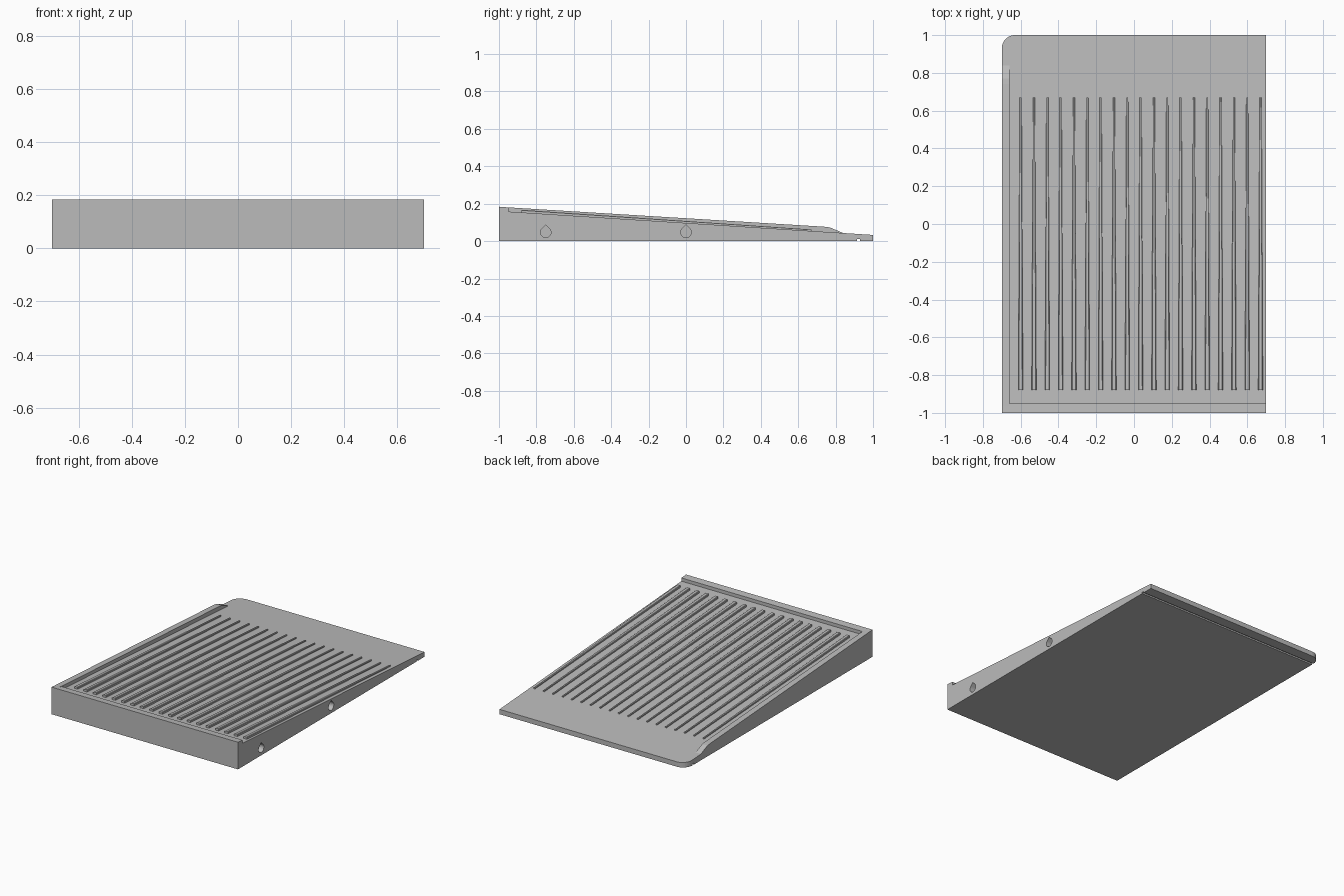
import bpy, bmesh, math
from mathutils import Vector

cube = bpy.data.objects.get("Cube")
if cube:
    bpy.data.objects.remove(cube)

grey = bpy.data.materials.new("light grey")
grey.use_nodes = True
colour = (0.5, 0.5, 0.5, 1)
grey.diffuse_color = colour
grey.node_tree.nodes["Principled BSDF"].inputs["Base Color"].default_value = colour


def top(y):
    """Height of the sloping board at y."""
    return 0.097 - 0.064 * y


def extrude(name, points, x0, x1):
    """Solid with a (y, z) profile running from x0 to x1."""
    bm = bmesh.new()
    face = bm.faces.new([bm.verts.new((x0, y, z)) for y, z in points])
    made = bmesh.ops.extrude_face_region(bm, geom=[face])["geom"]
    verts = [v for v in made if isinstance(v, bmesh.types.BMVert)]
    bmesh.ops.translate(bm, verts=verts, vec=(x1 - x0, 0, 0))
    bmesh.ops.recalc_face_normals(bm, faces=bm.faces)
    return finish(name, bm)


def finish(name, bm):
    mesh = bpy.data.meshes.new(name)
    bm.to_mesh(mesh)
    bm.free()
    mesh.materials.append(grey)
    obj = bpy.data.objects.new(name, mesh)
    bpy.context.collection.objects.link(obj)
    return obj


def cut(target, cutter):
    mod = target.modifiers.new("cut", "BOOLEAN")
    mod.operation, mod.solver, mod.object = "DIFFERENCE", "EXACT", cutter
    bpy.context.view_layer.objects.active = target
    bpy.ops.object.modifier_apply(modifier=mod.name)
    bpy.data.objects.remove(cutter)


# Sloping board with one rounded back corner
board = extrude("board", [(-1, 0), (1, 0), (1, top(1)), (-0.95, top(-0.95)),
                          (-0.95, 0.18), (-1, 0.184)], -0.7, 0.7)
bm = bmesh.new()
bm.from_mesh(board.data)
corner = [e for e in bm.edges if all(v.co.x < -0.69 and v.co.y > 0.99 for v in e.verts)]
bmesh.ops.bevel(bm, geom=corner, offset=0.07, segments=10, profile=0.5, affect="EDGES")
bm.to_mesh(board.data)
bm.free()

# Drip groove under the back edge
cut(board, extrude("groove_cutter", [(0.915, -0.01), (0.93, -0.01), (0.93, 0.01),
                                     (0.915, 0.01)], -0.8, 0.8))

# Teardrop sockets in the left side
for y in (-0.75, 0):
    arc = [math.radians(a) for a in range(135, 406, 15)]
    drop = [(y + 0.028 * math.cos(a), 0.047 + 0.028 * math.sin(a)) for a in arc]
    cut(board, extrude("socket_cutter", drop + [(y, 0.047 + 0.04)], 0.6, 0.8))

# Side rim
extrude("side_rim", [(-0.96, 0.1), (-0.96, 0.181), (0.74, 0.077), (0.77, 0.073),
                     (0.84, top(0.84)), (0.84, 0.03)], -0.7, -0.66)

# Tapered ribs: (y, half width, height) at the front and back
ends = [(-0.88, 0.0125, 0.014), (0.67, 0.005, 0.008)]
for i in range(19):
    x = -0.6 + i * 1.27 / 18
    bm = bmesh.new()
    rings = []
    for y, w, h in ends:
        shape = [(-w, -0.01), (-w, h * 0.8), (-w * 0.7, h), (w * 0.7, h), (w, h * 0.8), (w, -0.01)]
        rings.append([bm.verts.new((x + dx, y, top(y) + dz)) for dx, dz in shape])
    front, back = rings
    bm.faces.new(front)
    bm.faces.new(back)
    for j in range(len(front)):
        k = (j + 1) % len(front)
        bm.faces.new((front[j], front[k], back[k], back[j]))
    bmesh.ops.recalc_face_normals(bm, faces=bm.faces)
    finish(f"rib_{i + 1}", bm)
